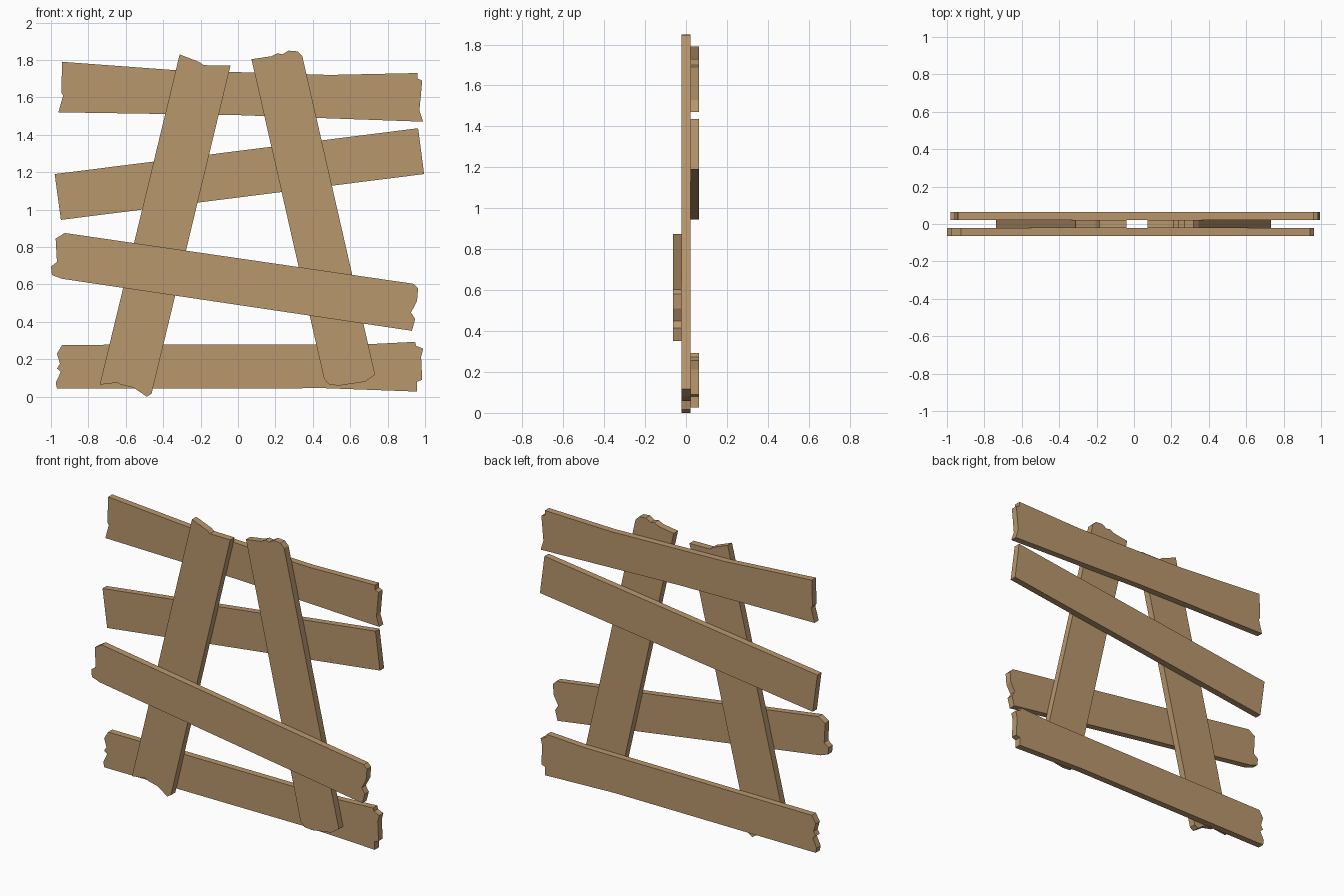
import bpy, bmesh

# One flat wood colour
wood = bpy.data.materials.new("weathered_wood")
wood.diffuse_color = (0.485, 0.309, 0.153, 1)


def plank(name, y0, y1, outline):
    """Extrude a ragged x/z outline between two depths."""
    bm = bmesh.new()
    face = bm.faces.new([bm.verts.new((x, y0, z)) for x, z in outline])
    ext = bmesh.ops.extrude_face_region(bm, geom=[face], use_keep_orig=True)
    moved = [v for v in ext["geom"] if isinstance(v, bmesh.types.BMVert)]
    bmesh.ops.translate(bm, verts=moved, vec=(0, y1 - y0, 0))
    bmesh.ops.recalc_face_normals(bm, faces=bm.faces)
    me = bpy.data.meshes.new(name)
    bm.to_mesh(me)
    bm.free()
    me.materials.append(wood)
    bpy.context.collection.objects.link(bpy.data.objects.new(name, me))


FRONT = (-0.064, -0.022)
MIDDLE = (-0.022, 0.022)
BACK = (0.022, 0.064)

# Leaning uprights
plank("left_upright", *MIDDLE, [
    (-.312, 1.83), (-.205, 1.788), (-.184, 1.772), (-.04, 1.77), (-.462, .016),
    (-.488, 0), (-.558, .048), (-.627, .064), (-.643, .075), (-.739, .064)])
plank("right_upright", *MIDDLE, [
    (.072, 1.804), (.179, 1.82), (.21, 1.836), (.237, 1.83), (.27, 1.85),
    (.318, 1.846), (.344, 1.82), (.35, 1.793), (.733, .117), (.68, .08),
    (.542, .059), (.488, .064), (.46, .096)])

# Boards behind the uprights
plank("top_board", *BACK, [
    (-.94, 1.79), (-.33, 1.745), (.49, 1.72), (.96, 1.73), (.96, 1.70),
    (.985, 1.69), (.97, 1.53), (.99, 1.47), (0, 1.505), (-.96, 1.52),
    (-.935, 1.61), (-.945, 1.625)])
plank("upper_board", *BACK, [
    (-.98, 1.19), (.963, 1.435), (.995, 1.19), (-.947, .945)])
plank("bottom_board", *BACK, [
    (-.94, .277), (.69, .28), (.947, .293), (.952, .272), (.99, .256),
    (.979, .213), (.985, .09), (.958, .08), (.958, .027), (.467, .045),
    (-.968, .043), (-.974, .075), (-.947, .133), (-.968, .15), (-.952, .176),
    (-.968, .23)])

# Slanted board across the front
plank("front_board", *FRONT, [
    (-.926, .875), (.94, .603), (.963, .58), (.957, .51), (.925, .45),
    (.947, .415), (.93, .352), (-.94, .63), (-.995, .65), (-1, .695),
    (-.968, .72), (-.975, .845)])
